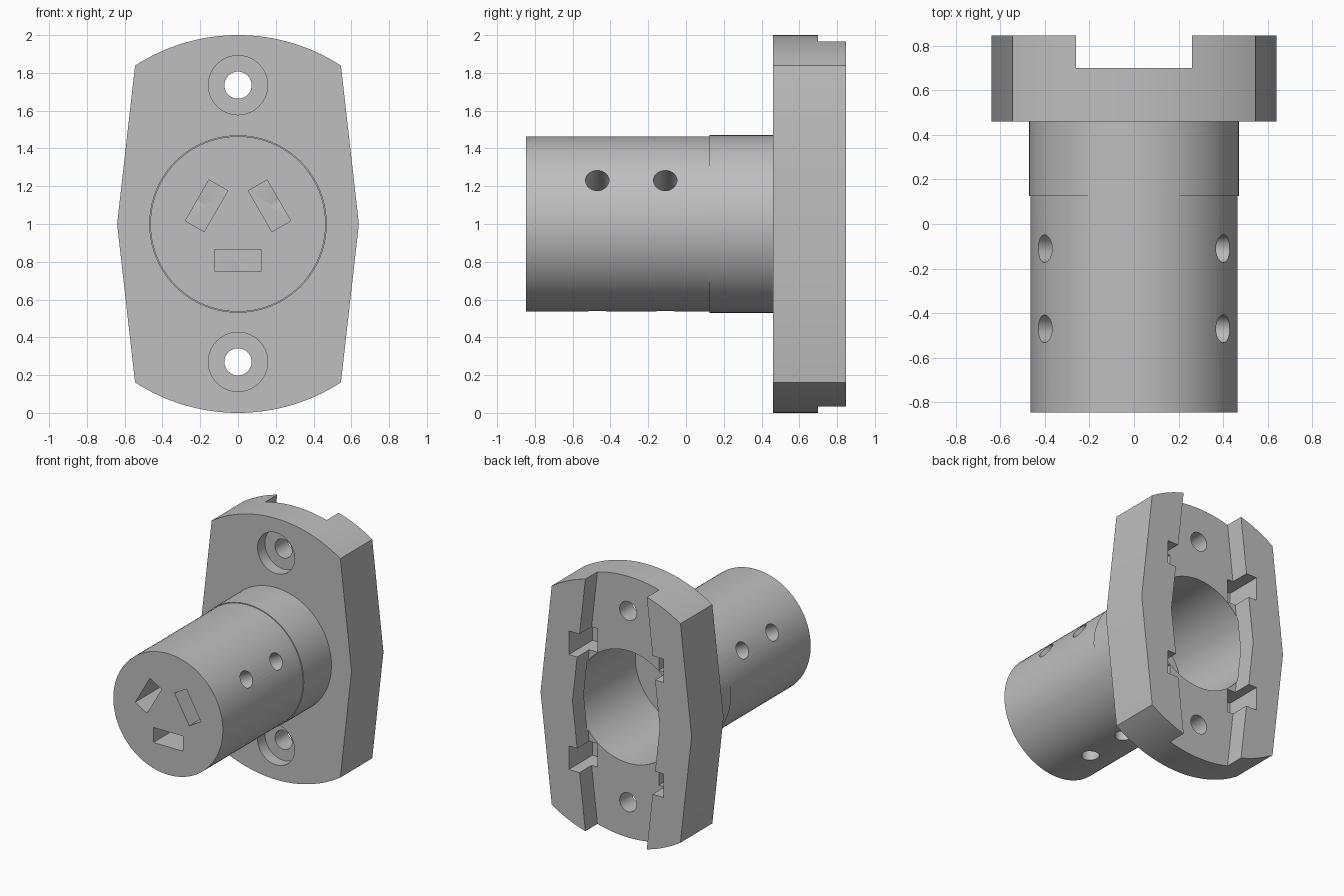
import bpy, bmesh, math
from mathutils import Matrix, Vector

cube = bpy.data.objects.get("Cube")
if cube:
    bpy.data.objects.remove(cube, do_unlink=True)

grey = bpy.data.materials.new("plain_grey")
grey.use_nodes = True
GREY = (0.52, 0.52, 0.52, 1)
grey.diffuse_color = GREY
grey.node_tree.nodes["Principled BSDF"].inputs["Base Color"].default_value = GREY

AXIS = Vector((0, 0, 1))          # centre line of the barrel, running along y
BACK, FACE, FLOOR = 0.846, 0.46, 0.70
FRONT = -0.846


def finish(name, bm):
    bmesh.ops.recalc_face_normals(bm, faces=bm.faces)
    mesh = bpy.data.meshes.new(name)
    bm.to_mesh(mesh)
    bm.free()
    ob = bpy.data.objects.new(name, mesh)
    mesh.materials.append(grey)
    bpy.context.collection.objects.link(ob)
    return ob


def prism(name, outline, y0, y1):
    """Extrude an (x, z) outline along y."""
    bm = bmesh.new()
    face = bm.faces.new([bm.verts.new((x, y0, z)) for x, z in outline])
    new = bmesh.ops.extrude_face_region(bm, geom=[face])["geom"]
    verts = [v for v in new if isinstance(v, bmesh.types.BMVert)]
    bmesh.ops.translate(bm, verts=verts, vec=(0, y1 - y0, 0))
    return finish(name, bm)


def rod(name, a, b, r, n=40):
    """Cylinder between two points."""
    a, b = Vector(a), Vector(b)
    d = b - a
    turn = d.to_track_quat('Z', 'Y').to_matrix().to_4x4()
    bm = bmesh.new()
    bmesh.ops.create_cone(bm, cap_ends=True, segments=n, radius1=r, radius2=r,
                          depth=d.length,
                          matrix=Matrix.Translation((a + b) / 2) @ turn)
    return finish(name, bm)


def box(name, x0, x1, y0, y1, z0, z1):
    return prism(name, [(x0, z0), (x1, z0), (x1, z1), (x0, z1)], y0, y1)


def cut(target, cutters):
    for c in cutters:
        m = target.modifiers.new(c.name, 'BOOLEAN')
        m.operation, m.solver, m.object = 'DIFFERENCE', 'EXACT', c
    bpy.context.view_layer.objects.active = target
    bpy.ops.object.select_all(action='DESELECT')
    target.select_set(True)
    for m in list(target.modifiers):
        bpy.ops.object.modifier_apply(modifier=m.name)
    for c in cutters:
        bpy.data.objects.remove(c, do_unlink=True)
    bpy.ops.object.shade_smooth_by_angle(angle=math.radians(30))


# Mounting plate: arcs at top and bottom, sides bulging to a point at mid height
half = math.asin(0.545)
top = [(math.sin(t), 1 + math.cos(t))
       for t in (half * (1 - i / 16) for i in range(33))]
outline = top + [(-0.64, 1)] + [(-x, 2 - z) for x, z in top] + [(0.64, 1)]
plate = prism("mounting_plate", outline, FACE, BACK)

# Rear channel, parallel to the sides of the plate
channel = [(0.255, 2.01), (-0.255, 2.01), (-0.37, 1),
           (-0.255, -0.01), (0.255, -0.01), (0.37, 1)]
cutters = [prism("channel_cutter", channel, FLOOR, BACK + 0.1),
           rod("bore_cutter", (0, FACE - 0.1, 1), (0, FLOOR + 0.01, 1), 0.43, 96)]
for z in (0.27, 1.735):
    cutters.append(rod("screw_cutter", (0, 0.3, z), (0, 1, z), 0.072))
    cutters.append(rod("counterbore_cutter", (0, 0.3, z), (0, FACE + 0.09, z), 0.157))
for side in (-1, 1):
    for z in (0.47, 1.35):
        x0, x1 = sorted((side * 0.26, side * 0.40))
        cutters.append(box("notch_cutter", x0, x1, 0.56, BACK + 0.1, z, z + 0.18))
cut(plate, cutters)

# Socket barrel: stepped outside, hollow at the rear
profile = [(0, FRONT), (0.464, FRONT), (0.464, 0.125), (0.47, 0.125),
           (0.47, FACE), (0.43, FACE), (0.43, 0), (0, 0)]
bm = bmesh.new()
pts = [bm.verts.new((r, y, 1)) for r, y in profile]
edges = [bm.edges.new(p) for p in zip(pts, pts[1:])]
bmesh.ops.spin(bm, geom=pts + edges, cent=AXIS, axis=(0, 1, 0),
               angle=math.tau, steps=96, use_merge=True)
bmesh.ops.remove_doubles(bm, verts=bm.verts, dist=1e-5)
barrel = finish("socket_barrel", bm)

# Three contact slots, each with a pair of radial screw holes
cutters = []
for k in range(3):
    turn = Matrix.Rotation(k * math.tau / 3, 4, 'Y')
    place = Matrix.Translation(AXIS) @ turn
    slot = box("slot_cutter", -0.125, 0.125, FRONT - 0.1, -0.05, -0.25, -0.135)
    slot.data.transform(place)
    cutters.append(slot)
    for y in (-0.47, -0.11):
        cutters.append(rod("hole_cutter", place @ Vector((0, y, -0.2)),
                           place @ Vector((0, y, -0.6)), 0.062))
cut(barrel, cutters)
